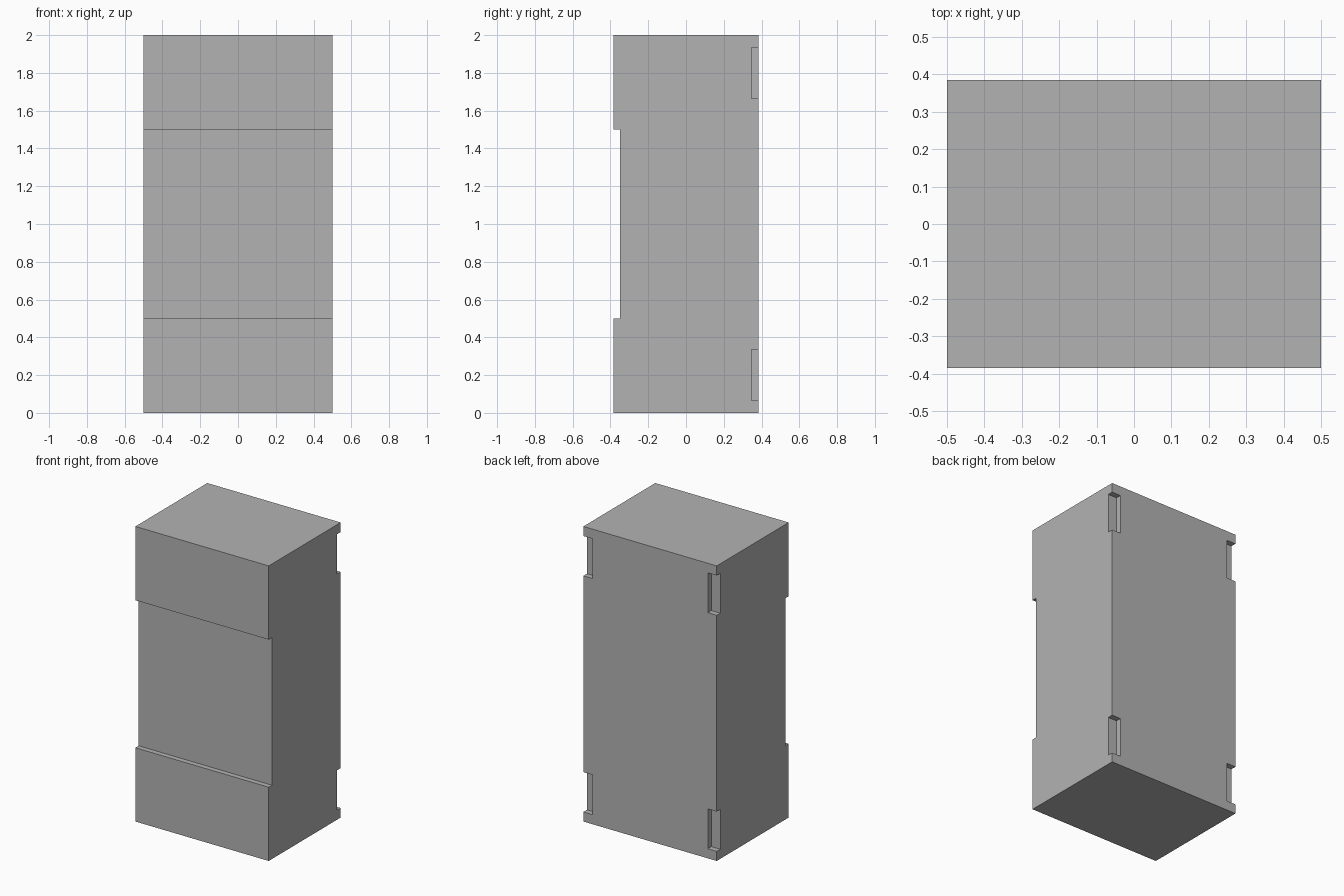
import bpy
import bmesh

default = bpy.data.objects.get("Cube")
if default:
    bpy.data.objects.remove(default, do_unlink=True)

grey = bpy.data.materials.new("plain_grey")
grey.use_nodes = True
colour = (0.45, 0.45, 0.45, 1)
grey.diffuse_color = colour
grey.node_tree.nodes["Principled BSDF"].inputs["Base Color"].default_value = colour

HALF_W, HALF_D, HEIGHT = 0.5, 0.385, 2.0
NOTCH_W, NOTCH_D = 0.067, 0.038


def add_object(name, bm):
    bmesh.ops.recalc_face_normals(bm, faces=bm.faces)
    mesh = bpy.data.meshes.new(name)
    bm.to_mesh(mesh)
    bm.free()
    mesh.materials.append(grey)
    obj = bpy.data.objects.new(name, mesh)
    bpy.context.collection.objects.link(obj)
    return obj


def add_box(bm, low, high):
    cube = bmesh.ops.create_cube(bm, size=1)
    for v in cube["verts"]:
        v.co = [b if c > 0 else a for a, b, c in zip(low, high, v.co)]


# Body: side profile with a shallow front recess, extruded across the width
profile = [(-HALF_D, 0), (HALF_D, 0), (HALF_D, HEIGHT), (-HALF_D, HEIGHT),
           (-HALF_D, 1.5), (-0.35, 1.5), (-0.35, 0.5), (-HALF_D, 0.5)]
bm = bmesh.new()
face = bm.faces.new([bm.verts.new((-HALF_W, y, z)) for y, z in profile])
side = bmesh.ops.extrude_face_region(bm, geom=[face])["geom"]
bmesh.ops.translate(bm, vec=(2 * HALF_W, 0, 0),
                    verts=[v for v in side if isinstance(v, bmesh.types.BMVert)])
body = add_object("cabinet_body", bm)

# Notches: cut from the back vertical edges, near the top and the bottom
bm = bmesh.new()
for x0, x1 in ((-HALF_W - 0.1, -HALF_W + NOTCH_W), (HALF_W - NOTCH_W, HALF_W + 0.1)):
    for z0, z1 in ((0.065, 0.335), (1.665, 1.935)):
        add_box(bm, (x0, HALF_D - NOTCH_D, z0), (x1, HALF_D + 0.1, z1))
cutter = add_object("notch_cutter", bm)
cutter.hide_render = True
cutter.hide_set(True)

cut = body.modifiers.new("back_notches", "BOOLEAN")
cut.operation = "DIFFERENCE"
cut.solver = "EXACT"
cut.object = cutter
